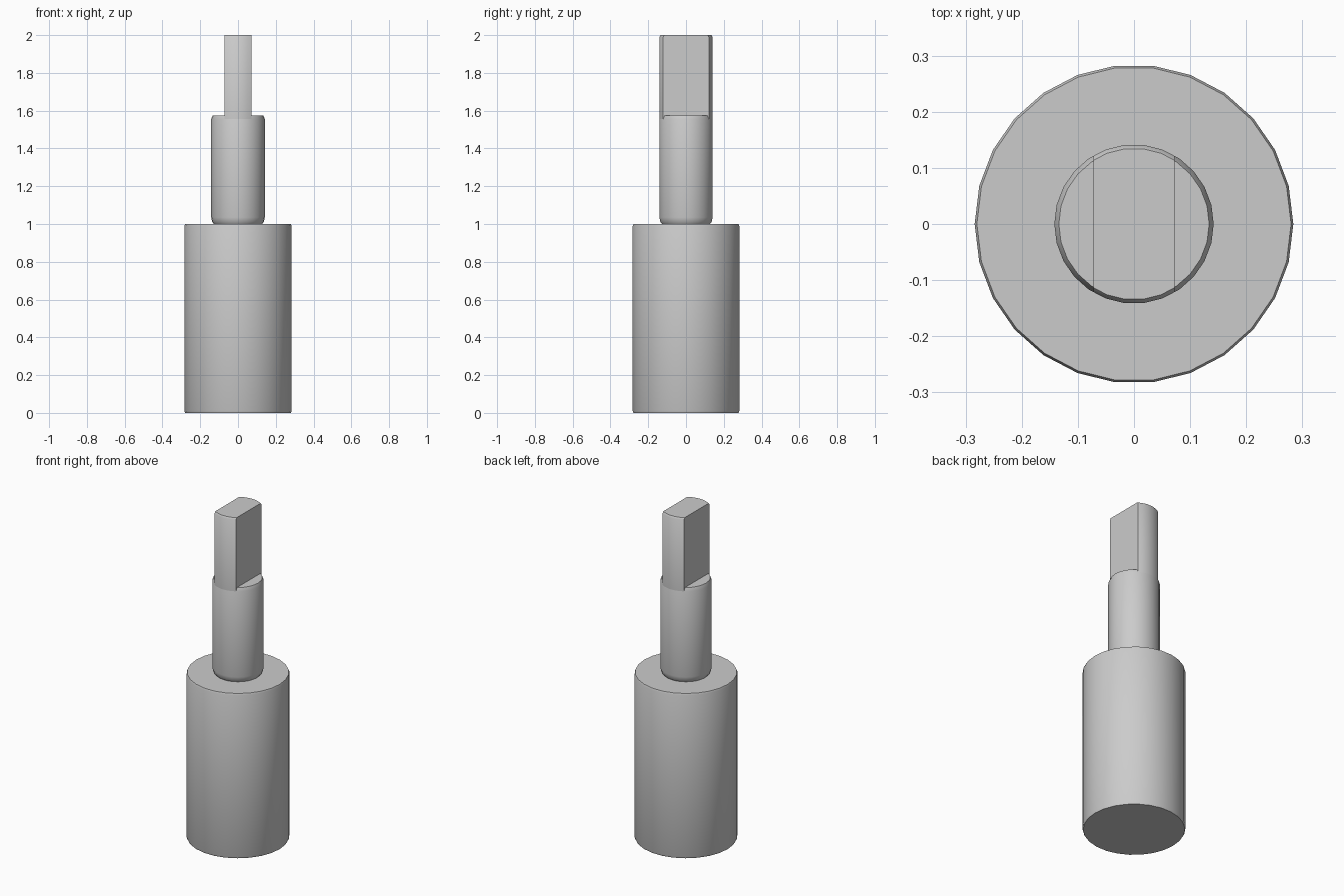
import bpy
import bmesh
import math

if "Cube" in bpy.data.objects:
    bpy.data.objects.remove(bpy.data.objects["Cube"], do_unlink=True)

SIDES = 26
BODY_R = 0.284
SHAFT_R = 0.142
SHOULDER_Z = 1.575
EDGE = 0.02          # height of the softened edges
FLAT_X = 0.072       # half thickness between the two flats

steel = bpy.data.materials.new("grey steel")
steel.use_nodes = True
steel.diffuse_color = (0.6, 0.6, 0.6, 1)
steel.node_tree.nodes["Principled BSDF"].inputs["Base Color"].default_value = (0.6, 0.6, 0.6, 1)


def turned_part(name, profile, flat_x=None):
    """Revolve (radius, z) points, cap both ends, optionally mill two flats."""
    bm = bmesh.new()
    rings = []
    for r, z in profile:
        rings.append([bm.verts.new((r * math.cos(a), r * math.sin(a), z))
                      for a in (math.tau * i / SIDES for i in range(SIDES))])
    for low, high in zip(rings, rings[1:]):
        for i in range(SIDES):
            j = (i + 1) % SIDES
            bm.faces.new((low[i], low[j], high[j], high[i]))
    bm.faces.new(rings[0][::-1])
    bm.faces.new(rings[-1])
    if flat_x:
        for side in (-1, 1):
            cut = bmesh.ops.bisect_plane(
                bm, geom=bm.verts[:] + bm.edges[:] + bm.faces[:],
                plane_co=(side * flat_x, 0, 0), plane_no=(side, 0, 0), clear_outer=True)
            edges = [e for e in cut["geom_cut"] if isinstance(e, bmesh.types.BMEdge)]
            bmesh.ops.holes_fill(bm, edges=edges, sides=0)
    bmesh.ops.recalc_face_normals(bm, faces=bm.faces[:])
    mesh = bpy.data.meshes.new(name)
    bm.to_mesh(mesh)
    bm.free()
    mesh.materials.append(steel)
    obj = bpy.data.objects.new(name, mesh)
    bpy.context.collection.objects.link(obj)
    bpy.ops.object.select_all(action="DESELECT")
    obj.select_set(True)
    bpy.context.view_layer.objects.active = obj
    bpy.ops.object.shade_smooth_by_angle(angle=math.radians(35))
    return obj


# Wide base cylinder with barely broken rims
turned_part("base_cylinder", [
    (BODY_R - 0.004, 0), (BODY_R, 0.01), (BODY_R, 0.99), (BODY_R - 0.004, 1)])

# Round shaft, tucked in at its foot and eased at the shoulder
turned_part("round_shaft", [
    (SHAFT_R - 0.014, 1), (SHAFT_R - 0.005, 1.012), (SHAFT_R, 1.035),
    (SHAFT_R, SHOULDER_Z - EDGE), (SHAFT_R - 0.008, SHOULDER_Z)])

# Upper tang: the same round section with a flat on each side
turned_part("flat_sided_tang", [
    (SHAFT_R, SHOULDER_Z - EDGE), (SHAFT_R, 2 - EDGE / 2), (SHAFT_R - 0.007, 2)], FLAT_X)
